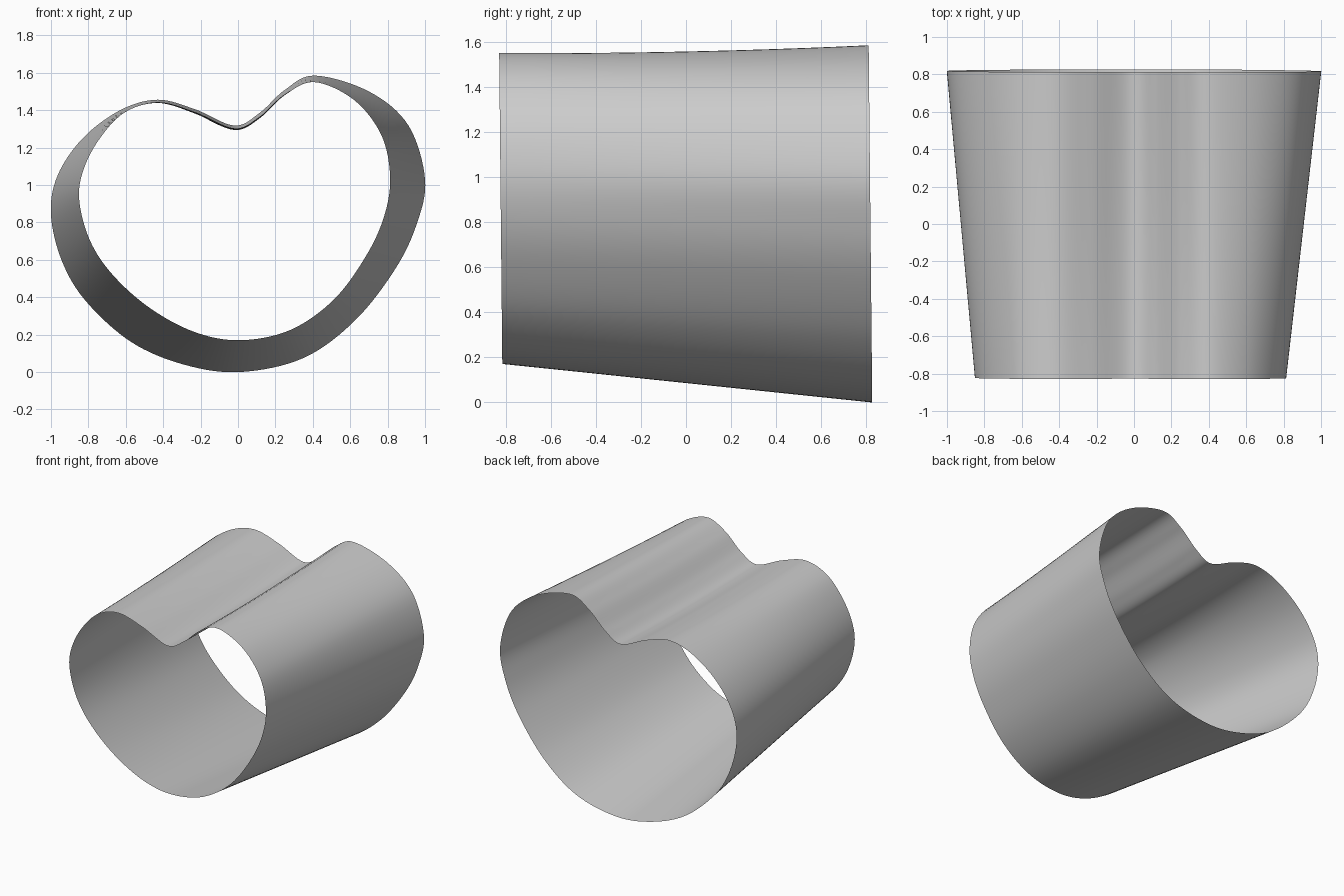
import bpy, bmesh
from mathutils import Vector

if "Cube" in bpy.data.objects:
    bpy.data.objects.remove(bpy.data.objects["Cube"])

# Closed outlines (x, z) at the narrow front rim and the wide back rim, point for point
FRONT = [(0.01, 0.17), (0.28, 0.225), (0.515, 0.39), (0.69, 0.63), (0.785, 0.845),
         (0.813, 1.05), (0.765, 1.27), (0.62, 1.455), (0.41, 1.55), (0.25, 1.485),
         (0.115, 1.365), (-0.02, 1.303), (-0.23, 1.39), (-0.43, 1.443), (-0.61, 1.385),
         (-0.745, 1.24), (-0.83, 1.07), (-0.848, 0.91), (-0.79, 0.70), (-0.67, 0.52),
         (-0.475, 0.345), (-0.235, 0.215)]
BACK = [(0.01, 0.0), (0.35, 0.075), (0.625, 0.275), (0.84, 0.55), (0.955, 0.79),
        (1.0, 1.03), (0.91, 1.32), (0.70, 1.50), (0.41, 1.585), (0.25, 1.508),
        (0.115, 1.385), (-0.02, 1.318), (-0.23, 1.405), (-0.43, 1.456), (-0.63, 1.40),
        (-0.83, 1.25), (-0.965, 1.05), (-1.0, 0.84), (-0.94, 0.59), (-0.81, 0.375),
        (-0.57, 0.16), (-0.29, 0.04)]
STEPS, ROWS = 8, 12


def smooth_loop(points):
    """Closed Catmull-Rom curve through the points."""
    pts, n, out = [Vector(p) for p in points], len(points), []
    for i in range(n):
        a, b, c, d = (pts[(i + k) % n] for k in (-1, 0, 1, 2))
        for s in range(STEPS):
            t = s / STEPS
            out.append(0.5 * (2 * b + (c - a) * t + (2 * a - 5 * b + 4 * c - d) * t * t
                              + (3 * b - a - 3 * c + d) * t ** 3))
    return out


# Loft the band between the two rims, with a slight sag along the top
front, back = smooth_loop(FRONT), smooth_loop(BACK)
bm = bmesh.new()
rings = []
for r in range(ROWS + 1):
    t = r / ROWS
    ring = []
    for f, b in zip(front, back):
        x, z = f.lerp(b, t)
        top = min(max((z - 1.15) / 0.2, 0), 1) * max(0, 1 - abs(x) / 0.85)
        sag = 0.02 * top * 4 * t * (1 - t)
        y_front, y_back = -0.814 - 0.01 * f.y, 0.827 - 0.01 * b.y
        ring.append(bm.verts.new((x, y_front + (y_back - y_front) * t, z - sag)))
    rings.append(ring)
n = len(front)
for lo, hi in zip(rings, rings[1:]):
    for i in range(n):
        j = (i + 1) % n
        bm.faces.new((lo[i], hi[i], hi[j], lo[j]))
bmesh.ops.recalc_face_normals(bm, faces=bm.faces)
# Normals point away from the tube's axis
bm.faces.ensure_lookup_table()
if bm.faces[0].normal.z > 0:
    bmesh.ops.reverse_faces(bm, faces=bm.faces)
for face in bm.faces:
    face.smooth = True

mesh = bpy.data.meshes.new("heart_band")
bm.to_mesh(mesh)
bm.free()
grey = bpy.data.materials.new("light_grey")
grey.diffuse_color = (0.6, 0.6, 0.6, 1)
grey.use_nodes = True
grey.node_tree.nodes["Principled BSDF"].inputs["Base Color"].default_value = grey.diffuse_color
mesh.materials.append(grey)
bpy.context.collection.objects.link(bpy.data.objects.new("heart_band", mesh))
